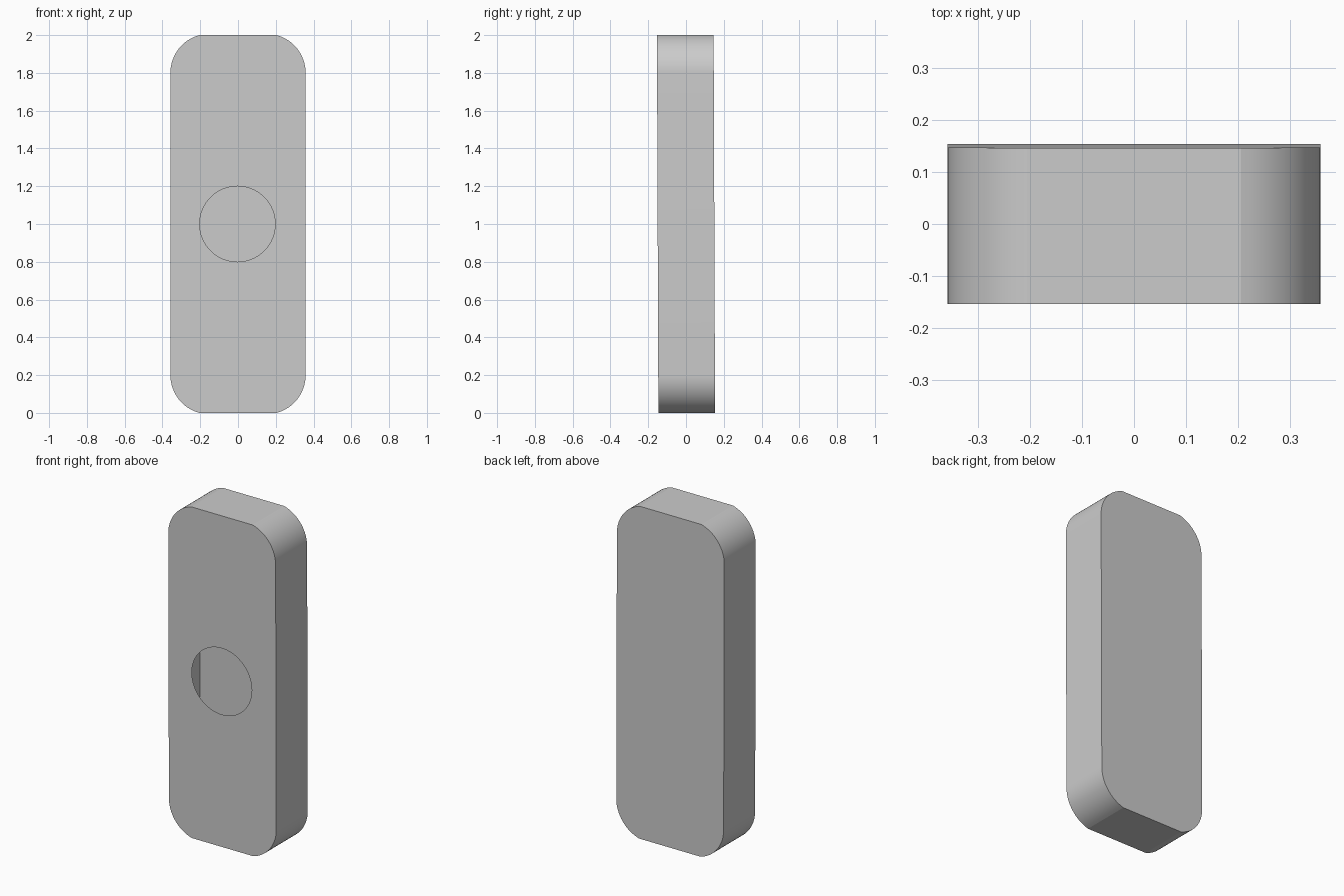
import bpy, bmesh
from math import sin, cos, pi, acos, radians

if "Cube" in bpy.data.objects:
    bpy.data.objects.remove(bpy.data.objects["Cube"])

HALF_W, HALF_D, HEIGHT = 0.358, 0.15, 2.0
CORNER_R, FLAT_X = 0.207, 0.205
LEAN = 0.0038  # slight lean towards the front


def place(x, y, z):
    return (x, y - LEAN * (z - 1), z)


def outline():
    """Rounded-rectangle profile whose corner arcs meet the flat ends at a slight kink."""
    cx = HALF_W - CORNER_R
    end = acos((FLAT_X - cx) / CORNER_R)
    arc = [(cx + CORNER_R * cos(end * i / 16), 0.8 + CORNER_R * sin(end * i / 16))
           for i in range(17)]
    arc[-1] = (FLAT_X, 1.0)
    upper = arc + [(-x, z) for x, z in reversed(arc)]
    return [(x, z + 1) for x, z in upper] + [(-x, 1 - z) for x, z in upper]


def loop(bm, pts, y):
    verts = [bm.verts.new(place(x, y, z)) for x, z in pts]
    edges = [bm.edges.new((verts[i - 1], verts[i])) for i in range(len(verts))]
    return verts, edges


bm = bmesh.new()
profile = outline()
front, front_edges = loop(bm, profile, -HALF_D)
back, _ = loop(bm, profile, HALF_D)

# Rim and closed back of the hollow shell
for i in range(len(front)):
    bm.faces.new((front[i - 1], front[i], back[i], back[i - 1]))
bm.faces.new(back)

# Front panel with a round opening into the hollow interior
hole = [(-0.003 + 0.2 * cos(2 * pi * i / 64), 1 + 0.2 * sin(2 * pi * i / 64))
        for i in range(64)]
_, hole_edges = loop(bm, hole, -HALF_D)
bmesh.ops.triangle_fill(bm, use_beauty=True, use_dissolve=False,
                        edges=front_edges + hole_edges, normal=(0, -1, 0))
bmesh.ops.recalc_face_normals(bm, faces=bm.faces)

mesh = bpy.data.meshes.new("hollow_plate")
bm.to_mesh(mesh)
bm.free()
plate = bpy.data.objects.new("hollow_plate", mesh)
bpy.context.collection.objects.link(plate)
bpy.context.view_layer.objects.active = plate
plate.select_set(True)
bpy.ops.object.shade_smooth_by_angle(angle=radians(12))
